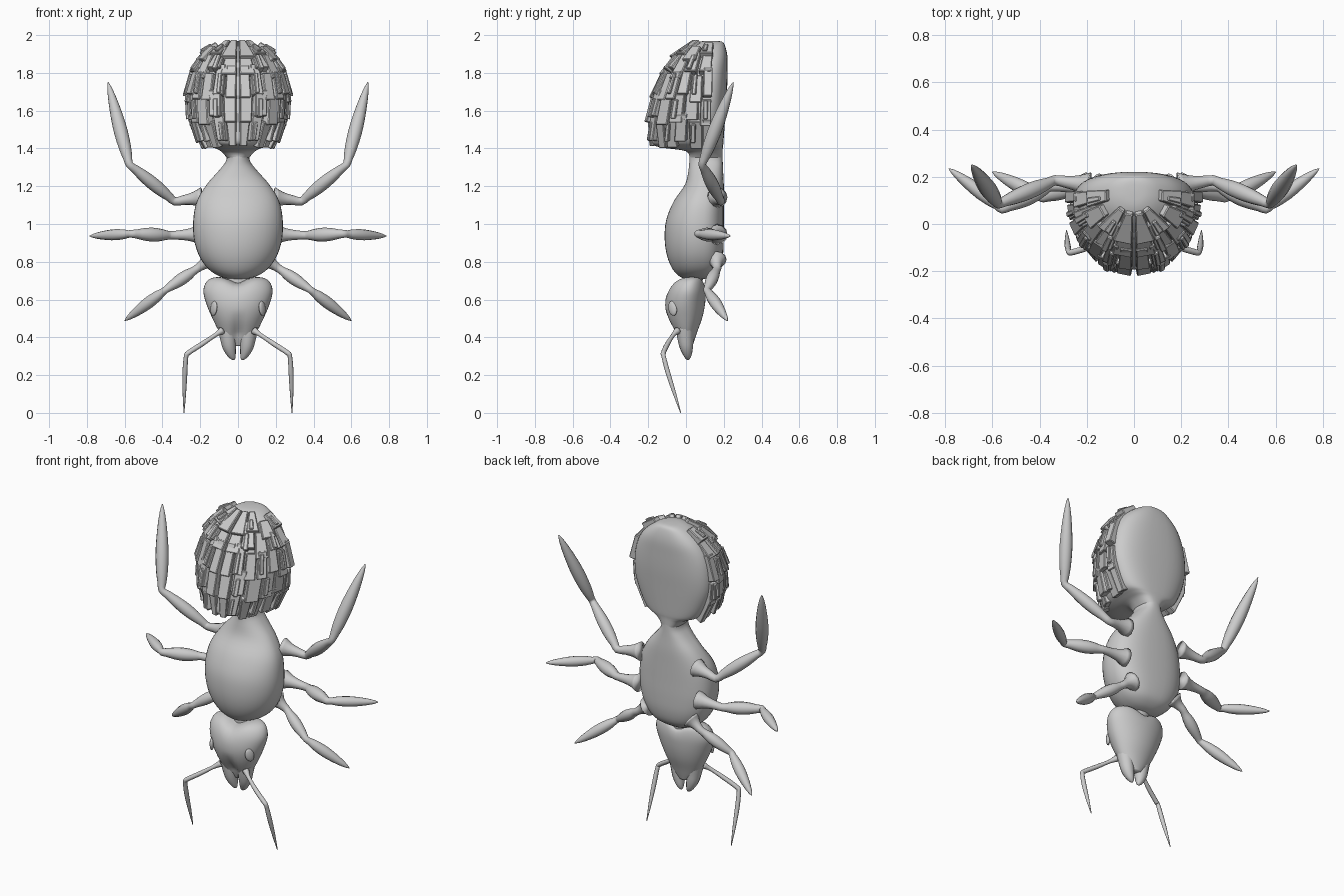
import bpy, bmesh, math, random
from mathutils import Vector

if "Cube" in bpy.data.objects:
    bpy.data.objects.remove(bpy.data.objects["Cube"])
random.seed(4)

grey = bpy.data.materials.new("light_grey")
grey.diffuse_color = (0.6, 0.6, 0.6, 1)
grey.use_nodes = True
grey.node_tree.nodes["Principled BSDF"].inputs["Base Color"].default_value = grey.diffuse_color


def finish(name, bm, smooth=True):
    bmesh.ops.recalc_face_normals(bm, faces=bm.faces)
    me = bpy.data.meshes.new(name)
    bm.to_mesh(me)
    bm.free()
    me.materials.append(grey)
    ob = bpy.data.objects.new(name, me)
    bpy.context.collection.objects.link(ob)
    for p in me.polygons:
        p.use_smooth = smooth
    return ob


def skin(bm, rings):
    vs = [[bm.verts.new(p) for p in r] for r in rings]
    n = len(vs[0])
    for a, b in zip(vs, vs[1:]):
        for i in range(n):
            bm.faces.new((a[i], a[(i + 1) % n], b[(i + 1) % n], b[i]))
    bm.faces.new(vs[0])
    bm.faces.new(vs[-1])


def spline(rows, n=4):
    out = []
    for i in range(len(rows) - 1):
        p = [rows[max(i - 1, 0)], rows[i], rows[i + 1], rows[min(i + 2, len(rows) - 1)]]
        for k in range(n):
            t = k / n
            out.append([0.5 * (2 * b + (c - a) * t + (2 * a - 5 * b + 4 * c - d) * t * t
                               + (3 * b - a - 3 * c + d) * t ** 3) for a, b, c, d in zip(*p)])
    return out + [list(rows[-1])]


def section(row, t, e=0.75):
    # round front half, flatter back half; t = 0 faces the front
    z, hw, yf, yc, yb = row
    s, c = math.sin(t), math.cos(t)
    if c >= 0:
        return Vector((hw * s, yc + (yf - yc) * c, z))
    return Vector((hw * math.copysign(abs(s) ** e, s), yc + (yb - yc) * abs(c) ** e, z))


def loft(name, rows, e=0.75, shape=None):
    bm = bmesh.new()
    skin(bm, [[section(r, 2 * math.pi * i / 40, e) for i in range(40)] for r in spline(rows)])
    if shape:
        for v in bm.verts:
            shape(v.co)
    return finish(name, bm)


# rows: z, half width, front y, widest y, back y
thorax = [(.705, .02, .02, .05, .08), (.72, .09, -.03, .06, .13), (.76, .155, -.07, .06, .175),
          (.83, .205, -.1, .06, .195), (.92, .233, -.113, .06, .2), (1.02, .237, -.105, .06, .2),
          (1.12, .218, -.065, .07, .2), (1.21, .165, -.005, .09, .2), (1.29, .095, .014, .1, .196),
          (1.345, .06, .018, .1, .194), (1.42, .07, .02, .1, .192)]
abdomen = [(1.34, .05, .02, .1, .193), (1.385, .09, .0, .1, .194), (1.405, .13, -.13, .1, .195),
           (1.43, .175, -.19, .1, .198), (1.5, .215, -.187, .1, .203), (1.6, .248, -.175, .1, .21),
           (1.7, .252, -.15, .1, .217), (1.8, .232, -.108, .1, .22), (1.88, .185, -.055, .11, .22),
           (1.94, .115, .015, .12, .208), (1.965, .06, .07, .13, .19), (1.97, .01, .125, .135, .145)]
loft("thorax", thorax)
loft("abdomen", abdomen)


# Heart shaped head
def heart(co):
    k = math.exp(-(co.x / .06) ** 2)
    if co.z > .6:
        co.z -= .035 * k * (co.z - .6) / .12
    if co.y < 0:
        co.y += .03 * math.exp(-(co.x / .03) ** 2) * max(0, 1 - abs(co.z - .42) / .12)


head = [(.355, .035, -.02, .01, .035), (.385, .068, -.04, .005, .045), (.43, .1, -.065, 0, .06),
        (.5, .135, -.098, 0, .085), (.57, .165, -.11, 0, .1), (.64, .183, -.1, .01, .105),
        (.69, .17, -.075, .02, .1), (.715, .135, -.04, .03, .088), (.724, .07, .0, .035, .065)]
loft("head", head, 1, heart)
loft("neck", [(.66, .06, -.0, .04, .08), (.76, .06, .0, .05, .1)], 1)


# Tubes along paths: each point is (x, y, z, radius)
def tube(name, pts, sub=1, n=12):
    rows = spline(pts, sub) if sub > 1 else pts
    P = [Vector(r[:3]) for r in rows]
    for side, sx in (("right", 1), ("left", -1)):
        bm = bmesh.new()
        rings = []
        for i, p in enumerate(P):
            d = (P[min(i + 1, len(P) - 1)] - P[max(i - 1, 0)]).normalized()
            u = d.cross(Vector((0, 1, 0))).normalized()
            w = d.cross(u)
            rings.append([(p + (u * math.cos(a) + w * math.sin(a)) * rows[i][3])
                          * 1 for a in [2 * math.pi * k / n for k in range(n)]])
        rings = [[Vector((q.x * sx, q.y, q.z)) for q in r] for r in rings]
        skin(bm, rings)
        finish(side + "_" + name, bm)


def leg(name, base, hip, knee, tip, r1, r2):
    base, hip, knee, tip = map(Vector, (base, hip, knee, tip))
    pts = [(*base, .055), (*base.lerp(hip, .3), .036), (*base.lerp(hip, .65), .026), (*hip, .022)]
    for f, r in ((.12, .75), (.3, 1), (.5, 1.08), (.7, .95), (.88, .72)):
        pts.append((*hip.lerp(knee, f), r1 * r))
    pts.append((*knee, r1 * .62))
    for f, r in ((.08, .72), (.2, .95), (.4, 1.08), (.6, .95), (.8, .66), (.93, .35), (1, .06)):
        pts.append((*knee.lerp(tip, f), r2 * r))
    tube(name, pts, 2)


leg("rear_leg", (.19, .165, 1.14), (.335, .185, 1.12), (.575, .085, 1.315), (.688, .25, 1.75), .032, .034)
leg("middle_leg", (.2, .165, .945), (.355, .16, .94), (.56, .065, .948), (.785, .235, .936), .034, .027)
leg("front_leg", (.15, .16, .81), (.215, .165, .765), (.385, .11, .65), (.6, .22, .488), .03, .029)

# Antennae and mandibles
tube("antenna", [(.085, -.045, .435, .02), (.12, -.068, .412, .011), (.19, -.098, .365, .013),
                 (.262, -.12, .318, .013), (.275, -.118, .297, .012), (.281, -.095, .21, .013),
                 (.284, -.06, .1, .009), (.286, -.028, .0, .002)], 3, 10)
tube("mandible", [(.06, -.005, .46, .05), (.053, -.003, .4, .043), (.046, .002, .35, .036),
                  (.034, .008, .31, .024), (.024, .01, .288, .012), (.02, .01, .281, .003)], 3)

# Oval eyes
for side, sx in (("right", 1), ("left", -1)):
    bm = bmesh.new()
    bmesh.ops.create_uvsphere(bm, u_segments=20, v_segments=12, radius=1)
    for v in bm.verts:
        c = v.co
        x, y, z = c.x * .027, c.y * .012, c.z * .038
        a = math.radians(55)
        v.co = (sx * (.128 + x * math.cos(a) - y * math.sin(a)),
                -.071 + x * math.sin(a) + y * math.cos(a), .553 + z - x * .3)
    finish(side + "_eye", bm)


# Overlapping plates covering the front and sides of the abdomen
def surface(z, t):
    for a, b in zip(abdomen, abdomen[1:]):
        if z <= b[0]:
            f = (z - a[0]) / (b[0] - a[0])
            return section([p + (q - p) * f for p, q in zip(a, b)], t)
    return section(abdomen[-1], t)


def plate(bm, z0, z1, t0, t1, h0, h1):
    # h0 and h1 are the heights of the lower and upper edge above the body
    q = [surface(z0, t0), surface(z0, t1), surface(z1, t1), surface(z1, t0)]
    n = (q[1] - q[0]).cross(q[3] - q[0]).normalized()
    for sx in (1, -1):
        lo = [bm.verts.new((sx * p.x, p.y, p.z)) for p in (c - n * .025 for c in q)]
        hi = [bm.verts.new((sx * p.x, p.y, p.z))
              for p in (c + n * h for c, h in zip(q, (h0, h0, h1, h1)))]
        bm.faces.new(lo)
        bm.faces.new(hi)
        for i in range(4):
            j = (i + 1) % 4
            bm.faces.new((lo[i], lo[j], hi[j], hi[i]))


bm = bmesh.new()
R = random.uniform
for z0, z1, cols in ((1.425, 1.56, 7), (1.54, 1.68, 6), (1.66, 1.81, 7), (1.78, 1.9, 5), (1.87, 1.95, 4)):
    for i in range(cols):
        step = math.radians(100) / cols
        a = i * step + .025
        rise = .02 * math.sin(i * 2.1)
        lift = R(0, .012)
        plate(bm, max(1.415, z0 + rise + R(-.01, .01)), min(1.957, z1 + rise + R(-.01, .02)),
              a, a + step * R(.9, 1.05), .034 + lift, .022 + lift)
        # narrow ridge beside the larger plate
        if i % 2:
            plate(bm, z0 + .02, min(1.95, z1 - .02), a + step * .2, a + step * .55,
                  .041 + lift, .03 + lift)
plates = finish("abdomen_plates", bm, False)
bev = plates.modifiers.new("bevel", "BEVEL")
bev.width = .004
bev.segments = 1
